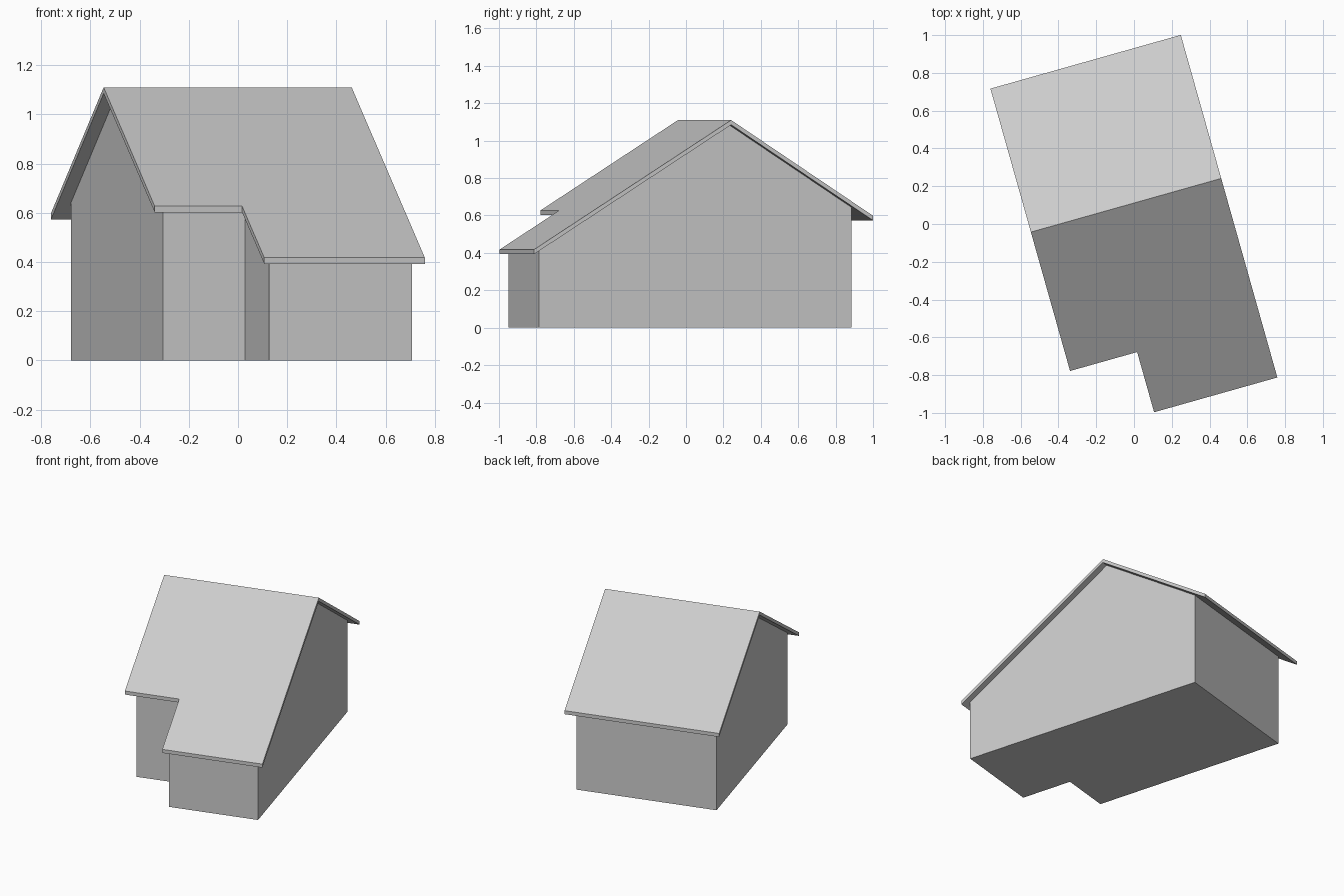
import bpy
import bmesh
import math

cube = bpy.data.objects.get("Cube")
if cube:
    bpy.data.objects.remove(cube, do_unlink=True)

TURN = math.radians(15.75)   # the house stands turned on its plot
RIDGE_Y, RIDGE_Z = 0.107, 1.11
FRONT_PITCH, BACK_PITCH = 0.632, 0.649
THICKNESS = 0.025

grey = bpy.data.materials.new("plain grey")
grey.use_nodes = True
grey.diffuse_color = (0.6, 0.6, 0.6, 1)
grey.node_tree.nodes["Principled BSDF"].inputs["Base Color"].default_value = (0.6, 0.6, 0.6, 1)


def roof_height(y):
    """Height of the roof's upper surface."""
    pitch = BACK_PITCH if y > RIDGE_Y else FRONT_PITCH
    return RIDGE_Z - pitch * abs(y - RIDGE_Y)


def build_solid(name, left, step, right, back, inner, front, low, high):
    """Stepped plan, split at the ridge, closed between two height rules."""
    back_plan = [(left, RIDGE_Y), (right, RIDGE_Y), (right, back), (left, back)]
    front_plan = [(left, RIDGE_Y), (left, inner), (step, inner),
                  (step, front), (right, front), (right, RIDGE_Y)]
    outline = front_plan + back_plan[2:]
    bm = bmesh.new()
    top = {p: bm.verts.new((*p, high(p[1]))) for p in outline}
    base = {p: bm.verts.new((*p, low(p[1]))) for p in outline}
    for plan in (back_plan, front_plan):
        bm.faces.new([top[p] for p in plan])
        bm.faces.new([base[p] for p in reversed(plan)])
    for a, b in zip(outline, outline[1:] + outline[:1]):
        bm.faces.new((base[a], base[b], top[b], top[a]))
    # Merge the flat halves into clean gables and floor
    bmesh.ops.dissolve_limit(bm, angle_limit=0.01, verts=bm.verts[:], edges=bm.edges[:])
    bmesh.ops.recalc_face_normals(bm, faces=bm.faces[:])
    mesh = bpy.data.meshes.new(name)
    bm.to_mesh(mesh)
    bm.free()
    mesh.materials.append(grey)
    obj = bpy.data.objects.new(name, mesh)
    obj.rotation_euler.z = TURN
    bpy.context.collection.objects.link(obj)
    return obj


# Walls, reaching just inside the roof slab
build_solid("house_walls", -0.482, -0.136, 0.467, 0.788, -0.588, -0.949,
            lambda y: 0.0, lambda y: roof_height(y) - THICKNESS / 2)

# Overhanging gable roof with upright eave edges
build_solid("gable_roof", -0.537, -0.168, 0.51, 0.896, -0.657, -0.988,
            lambda y: roof_height(y) - THICKNESS, roof_height)
